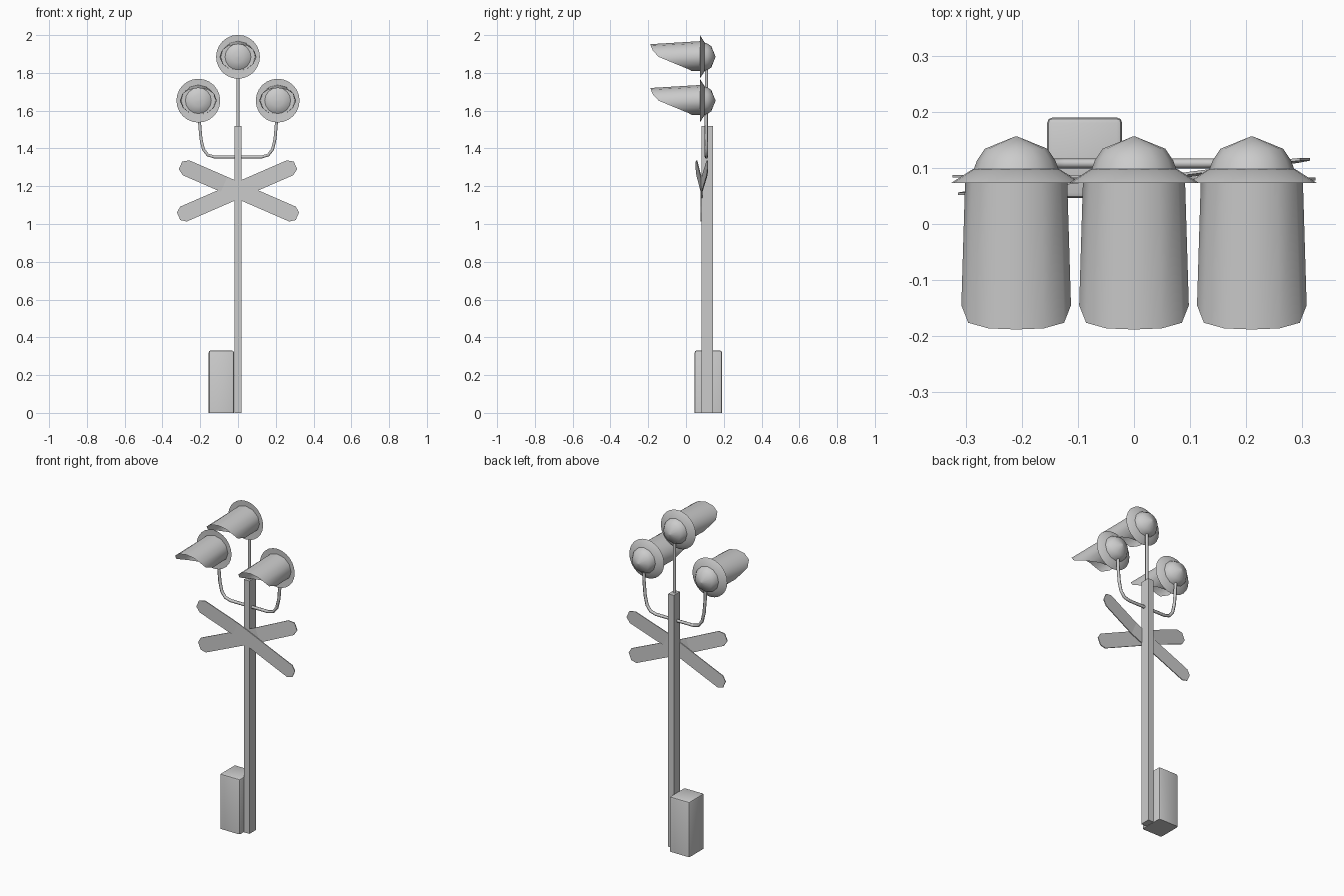
import bpy, bmesh, math
from mathutils import Vector

if "Cube" in bpy.data.objects:
    bpy.data.objects.remove(bpy.data.objects["Cube"])


def make(name, verts, faces, smooth=None):
    me = bpy.data.meshes.new(name)
    me.from_pydata(verts, [], faces)
    bm = bmesh.new()
    bm.from_mesh(me)
    bmesh.ops.recalc_face_normals(bm, faces=bm.faces)
    bm.to_mesh(me)
    bm.free()
    ob = bpy.data.objects.new(name, me)
    bpy.context.collection.objects.link(ob)
    if smooth:
        bpy.ops.object.select_all(action='DESELECT')
        ob.select_set(True)
        bpy.context.view_layer.objects.active = ob
        bpy.ops.object.shade_smooth_by_angle(angle=math.radians(smooth))
    return ob


def box(name, lo, hi):
    v = [(x, y, z) for z in (lo[2], hi[2]) for y in (lo[1], hi[1]) for x in (lo[0], hi[0])]
    f = [(0, 1, 3, 2), (4, 5, 7, 6), (0, 1, 5, 4), (2, 3, 7, 6), (0, 2, 6, 4), (1, 3, 7, 5)]
    return make(name, v, f)


def lathe_y(name, profile, cx, cz, n):
    """Spin a (radius, y) profile around a front-to-back axis."""
    v, f = [], []
    for r, y in profile:
        for i in range(n):
            a = 2 * math.pi * i / n
            v.append((cx + r * math.cos(a), y, cz + r * math.sin(a)))
    for k in range(len(profile) - 1):
        for i in range(n):
            j = (i + 1) % n
            f.append((k * n + i, k * n + j, (k + 1) * n + j, (k + 1) * n + i))
    f += [tuple(range(n)), tuple(range((len(profile) - 1) * n, len(profile) * n))]
    return make(name, v, f, 40)


def hood(name, cx, cz):
    """Tube around the lens, cut away diagonally underneath."""
    front_y = {90: -.188, 60: -.186, 30: -.176, 0: -.145, -30: -.055, -60: .012, -90: .03}
    v, f = [], []
    for i in range(12):
        d = i * 30
        a = math.radians(d)
        s = round(math.degrees(math.asin(math.sin(a))))
        for y in (.076, front_y[s]):
            t = (.076 - y) / .264
            rx = .091 + .008 * t
            rz = (.083 - .016 * t) if s >= 0 else .075
            v.append((cx + rx * math.cos(a), y, cz + rz * math.sin(a)))
        j = (i + 1) % 12
        f.append((2 * i, 2 * j, 2 * j + 1, 2 * i + 1))
    return make(name, v, f, 50)


def tube(name, pts, r):
    cu = bpy.data.curves.new(name, 'CURVE')
    cu.dimensions = '3D'
    cu.bevel_depth = r
    cu.bevel_resolution = 1
    cu.use_fill_caps = True
    sp = cu.splines.new('POLY')
    sp.points.add(len(pts) - 1)
    for p, c in zip(sp.points, pts):
        p.co = (*c, 1)
    ob = bpy.data.objects.new(name, cu)
    bpy.context.collection.objects.link(ob)
    return ob


def board(name, side, y0, bend):
    """Crossing board with pointed ends; its upper arm is bent in depth."""
    ang = math.radians(23.5)
    u = Vector((side * math.cos(ang), 0, math.sin(ang)))
    w = Vector((-side * math.sin(ang), 0, math.cos(ang)))
    stations = [(-.343, .022), (-.315, .043), (0, .043), (.08, .043), (.18, .043),
                (.30, .043), (.332, .022)]
    v, f = [], []
    for s, h in stations:
        t = max(0, s - .08) / .25
        for dy in (-.0025, .0025):
            for e in (-1, 1):
                p = u * s + w * (h * e)
                v.append((p.x, y0 + dy + bend * t, 1.178 + p.z))
    for k in range(len(stations) - 1):
        a, b = 4 * k, 4 * k + 4
        f += [(a + p, a + q, b + q, b + p) for p, q in ((0, 1), (1, 3), (3, 2), (2, 0))]
    n = len(v)
    f += [(0, 1, 3, 2), (n - 4, n - 3, n - 1, n - 2)]
    return make(name, v, f)


# Post
box("post", (-.019, .083, 0), (.018, .143, 1.52))

# Equipment cabinet with rounded edges
cab = box("cabinet", (-.155, .046, 0), (-.021, .19, .33))
bm = bmesh.new()
bm.from_mesh(cab.data)
edges = [e for e in bm.edges if max(p.co.z for p in e.verts) > .1]
bmesh.ops.bevel(bm, geom=edges, offset=.01, segments=2, profile=.5, affect='EDGES')
bm.to_mesh(cab.data)
bm.free()
bpy.ops.object.select_all(action='DESELECT')
cab.select_set(True)
bpy.context.view_layer.objects.active = cab
bpy.ops.object.shade_smooth_by_angle(angle=math.radians(40))

# Crossed boards
board("cross_board_front", -1, .080, -.026)
board("cross_board_back", 1, .085, .03)

# Lamp support tubes
Y = .108
tube("top_lamp_stem", [(0, Y, 1.50), (0, Y, 1.87)], .009)
half = [(.207, Y, 1.65), (.203, Y, 1.53), (.196, Y, 1.45), (.183, Y, 1.395),
        (.160, Y, 1.365), (.125, Y, 1.355)]
tube("lamp_arm", [(-x, y, z) for x, y, z in half] + half[::-1], .009)

# Lamps: backing disc, rear dome, lens and hood
for tag, cx, cz in (("top", 0, 1.885), ("left", -.21, 1.653), ("right", .21, 1.653)):
    lathe_y(tag + "_lamp_disc", [(.07, .076), (.116, .073), (.077, .098)], cx, cz, 24)
    lathe_y(tag + "_lamp_dome", [(.076, .096), (.070, .113), (.056, .134), (.002, .156)], cx, cz, 12)
    lathe_y(tag + "_lens", [(.07, .077), (.055, .066), (.03, .059), (.002, .057)], cx, cz, 16)
    hood(tag + "_lamp_hood", cx, cz)
